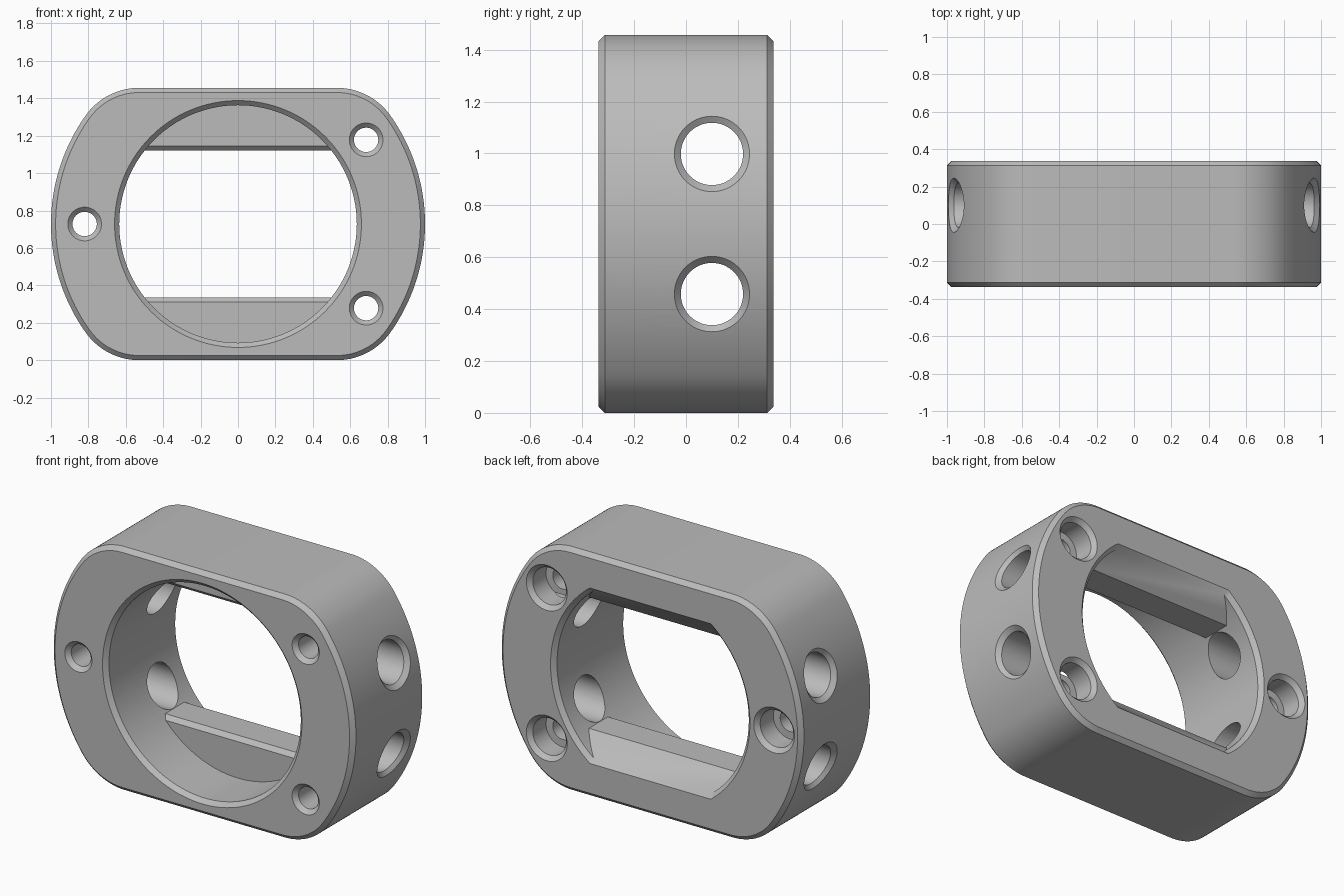
import bpy, bmesh
from math import sin, cos, pi, sqrt, atan2

if "Cube" in bpy.data.objects:
    bpy.data.objects.remove(bpy.data.objects["Cube"])

H = 0.728        # half height, also the centre height
D = 0.338        # half depth
C = 0.025        # edge chamfer
FILLET = 0.35    # corner radius of the outline
FLAT = 0.392     # distance of the inner ledges from the centre

steel = bpy.data.materials.new("grey metal")
steel.use_nodes = True
grey = (0.5, 0.5, 0.5, 1)
steel.diffuse_color = grey
steel.node_tree.nodes["Principled BSDF"].inputs["Base Color"].default_value = grey


def loft(name, rings):
    """Closed solid skinned through rings of equal point count."""
    bm = bmesh.new()
    loops = [[bm.verts.new(p) for p in ring] for ring in rings]
    n = len(loops[0])
    for a, b in zip(loops, loops[1:]):
        for i in range(n):
            j = (i + 1) % n
            bm.faces.new((a[i], a[j], b[j], b[i]))
    bm.faces.new(loops[0])
    bm.faces.new(loops[-1])
    bmesh.ops.recalc_face_normals(bm, faces=bm.faces)
    mesh = bpy.data.meshes.new(name)
    bm.to_mesh(mesh)
    bm.free()
    mesh.materials.append(steel)
    ob = bpy.data.objects.new(name, mesh)
    bpy.context.collection.objects.link(ob)
    return ob


def cut(target, cutter):
    """Subtract the cutter, then discard it."""
    bpy.context.view_layer.objects.active = target
    mod = target.modifiers.new("cut", 'BOOLEAN')
    mod.operation, mod.solver, mod.object = 'DIFFERENCE', 'EXACT', cutter
    bpy.ops.object.modifier_apply(modifier=mod.name)
    bpy.data.objects.remove(cutter)


def outline(inset, y):
    """Round sides cut by a flat top and bottom, with filleted corners."""
    cz = H - FILLET
    cx = sqrt((1 - FILLET) ** 2 - cz ** 2)
    t = atan2(cz, cx)
    r, big = FILLET - inset, 1 - inset
    half = []
    for i in range(16):
        a = -pi / 2 + (pi / 2 - t) * i / 16
        half.append((cx + r * cos(a), -cz + r * sin(a)))
    for i in range(49):
        a = -t + 2 * t * i / 48
        half.append((big * cos(a), big * sin(a)))
    half += [(x, -z) for x, z in reversed(half[:16])]
    return [(x, y, H + z) for x, z in half + [(-x, -z) for x, z in half]]


def bore(name, x, z, profile, n=64):
    """Turned cutter along y; profile is a list of (y, radius)."""
    return loft(name, [[(x + r * cos(2 * pi * i / n), y, z + r * sin(2 * pi * i / n))
                        for i in range(n)] for y, r in profile])


# Chamfered outer body
body = loft("housing_ring", [outline(C, -D), outline(0, -D + C),
                             outline(0, D - C), outline(C, D)])

# Main opening, keeping a bevelled ledge at top and bottom
R = 0.635
opening = bore("opening_cutter", 0, H,
               [(-D - C, R + 2 * C), (-D + C, R), (D - C, R), (D + C, R + 2 * C)], 128)
slope = D - 0.205
for side in (-1, 1):
    ledge = [(0, 0.9), (0, FLAT + C), (C, FLAT), (D - slope, FLAT),
             (D + 0.1, FLAT + slope + 0.1), (D + 0.1, 0.9)]
    cut(opening, loft("ledge", [[(x, y, H + side * z) for y, z in ledge]
                                for x in (-0.9, 0.9)]))
cut(body, opening)

# Screw holes: countersunk in front, counterbored behind
for x, z in ((0.685, 0.45), (0.685, -0.45), (-0.82, 0)):
    cut(body, bore("screw_cutter", x, H + z,
                   [(-D - C, 0.065 + 2 * C), (-D + C, 0.065), (D - 0.15, 0.065),
                    (D - 0.15, 0.11), (D - C, 0.11), (D + C, 0.11 + 2 * C)]))


# Cross holes through both sides, chamfered evenly along the round wall
def cross_ring(side, z0, r, lift, n=64):
    ring = []
    for i in range(n):
        a = 2 * pi * i / n
        z = z0 + r * sin(a)
        ring.append((side * (sqrt(1 - z * z) + lift), 0.1 + r * cos(a), H + z))
    return ring


for z0 in (-0.27, 0.27):
    r = 0.12
    steps = [(r + 2 * C, C), (r, -C)]
    cut(body, loft("cross_hole_cutter",
                   [cross_ring(-1, z0, *s) for s in steps] +
                   [cross_ring(1, z0, *s) for s in reversed(steps)]))

# Smooth round walls with crisp edges
bpy.ops.object.select_all(action='DESELECT')
body.select_set(True)
bpy.context.view_layer.objects.active = body
bpy.ops.object.shade_smooth_by_angle(angle=pi / 6)
